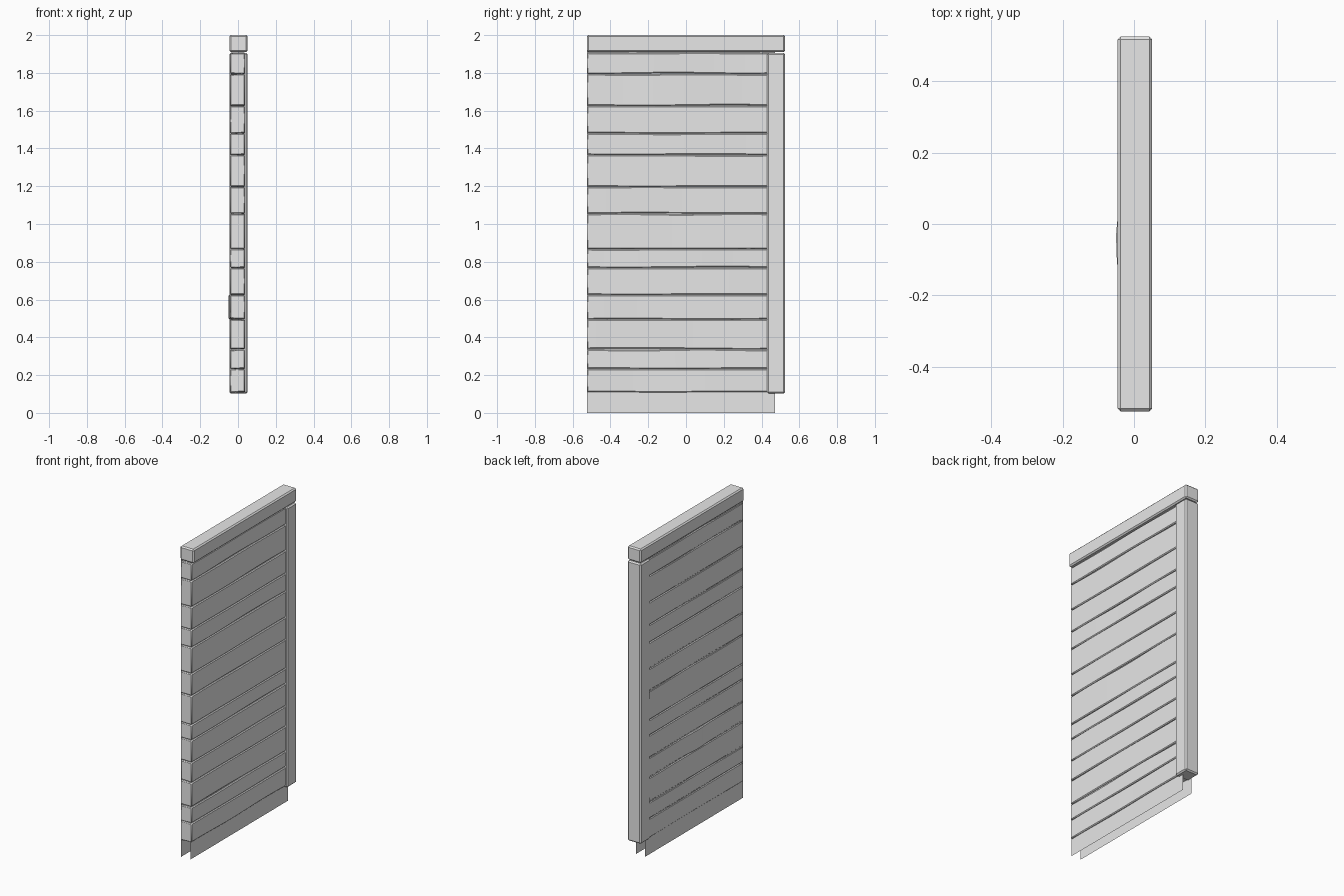
import bpy
import bmesh
import math
import random
from mathutils import Vector

random.seed(4)
cube = bpy.data.objects.get("Cube")
if cube:
    bpy.data.objects.remove(cube)

grey = bpy.data.materials.new("plain_grey")
grey.use_nodes = True
colour = (0.8, 0.8, 0.8, 1)
grey.diffuse_color = colour
grey.node_tree.nodes["Principled BSDF"].inputs["Base Color"].default_value = colour


def finish(name, bm, bevel=0.0, segments=1):
    """Turn a bmesh into a named object with an optional edge bevel."""
    mesh = bpy.data.meshes.new(name)
    bm.to_mesh(mesh)
    bm.free()
    mesh.materials.append(grey)
    obj = bpy.data.objects.new(name, mesh)
    bpy.context.collection.objects.link(obj)
    if bevel:
        mod = obj.modifiers.new("Bevel", "BEVEL")
        mod.width = bevel
        mod.segments = segments
        mod.limit_method = "ANGLE"
        mod.angle_limit = math.radians(45)
    return obj


def box(lo, hi):
    """Box bmesh between two corners."""
    bm = bmesh.new()
    bmesh.ops.create_cube(bm, size=1)
    lo, hi = Vector(lo), Vector(hi)
    for v in bm.verts:
        v.co = (lo + hi) / 2 + v.co * (hi - lo)
    return bm


def plank(name, z0, z1, bulge=0.0):
    """Rough board along y with slightly worn, wandering edges."""
    y0, y1, cuts = -0.525, 0.46, 16
    bm = box((-0.043, y0, z0), (0.038, y1, z1))
    for i in range(1, cuts):
        bmesh.ops.bisect_plane(
            bm, geom=bm.verts[:] + bm.edges[:] + bm.faces[:],
            plane_co=(0, y0 + (y1 - y0) * i / cuts, 0), plane_no=(0, 1, 0))
    mid = (z0 + z1) / 2
    # one gentle wave for each of the four long edges
    waves = {(a, b): (random.uniform(0, 6.3), random.uniform(5, 10),
                      random.uniform(0.001, 0.005))
             for a in (False, True) for b in (False, True)}
    for v in bm.verts:
        phase, freq, amount = waves[(v.co.x > 0, v.co.z > mid)]
        wave = amount * (0.5 + 0.5 * math.sin(phase + freq * v.co.y))
        v.co.z += -wave if v.co.z > mid else wave
        hump = math.exp(-((v.co.y + 0.05) / 0.07) ** 2)
        if v.co.x < 0:
            v.co.x += wave * 0.5 - bulge * hump
        else:
            v.co.x -= wave * 0.5
    obj = finish(name, bm, 0.005)
    bpy.ops.object.select_all(action="DESELECT")
    obj.select_set(True)
    bpy.context.view_layer.objects.active = obj
    bpy.ops.object.shade_smooth_by_angle(angle=math.radians(30))


# Stacked boards
seams = [0.108, 0.233, 0.337, 0.495, 0.625, 0.768, 0.868,
         1.055, 1.197, 1.365, 1.48, 1.625, 1.795, 1.907]
for i, (low, high) in enumerate(zip(seams, seams[1:])):
    plank(f"plank_{i + 1}", low, high, 0.008 if i == 3 else 0.0)

# Top beam and end post
finish("top_beam", box((-0.046, -0.525, 1.91), (0.051, 0.525, 2)), 0.008)
finish("end_post", box((-0.046, 0.43, 0.102), (0.051, 0.525, 1.906)), 0.008)

# Thin backing sheets that reach the ground
for name, x in (("right_sheet", -0.038), ("left_sheet", 0.028)):
    bm = bmesh.new()
    corners = [(x, -0.524, 0), (x, 0.47, 0), (x, 0.47, 1.93), (x, -0.524, 1.93)]
    if x < 0:
        corners.reverse()
    bm.faces.new([bm.verts.new(c) for c in corners])
    finish(name, bm)
